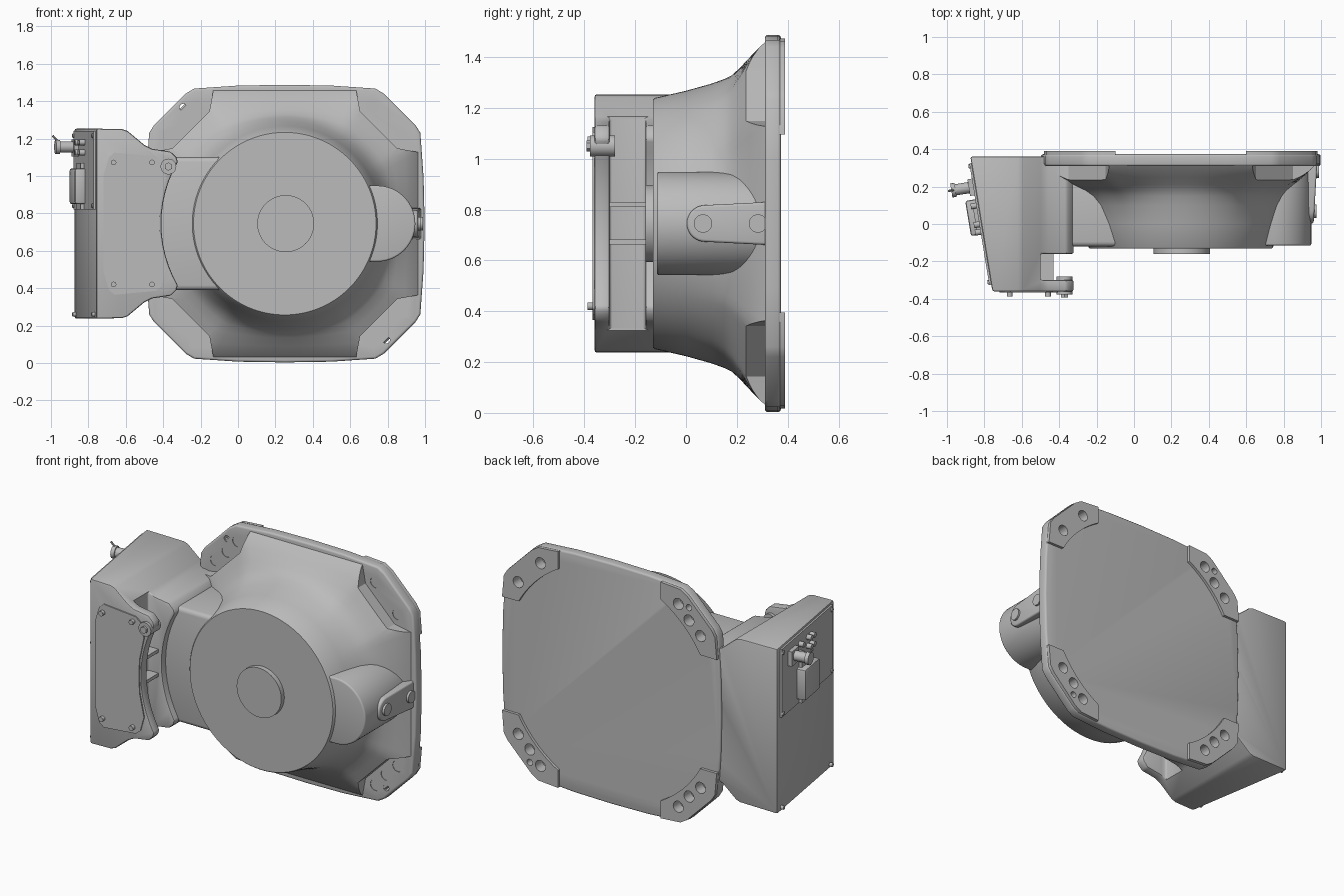
import bpy, bmesh, math
from mathutils import Matrix, Vector

cube = bpy.data.objects.get("Cube")
if cube:
    bpy.data.objects.remove(cube)

grey = bpy.data.materials.new("cast_grey")
grey.use_nodes = True
grey.diffuse_color = (0.5, 0.5, 0.5, 1)
grey.node_tree.nodes["Principled BSDF"].inputs["Base Color"].default_value = (0.5, 0.5, 0.5, 1)

CX, CZ = 0.25, 0.745          # centre of the flange
SIGNS = [(1, 1), (-1, 1), (-1, -1), (1, -1)]


def make(name, bm):
    bmesh.ops.recalc_face_normals(bm, faces=bm.faces)
    mesh = bpy.data.meshes.new(name)
    bm.to_mesh(mesh)
    bm.free()
    mesh.materials.append(grey)
    obj = bpy.data.objects.new(name, mesh)
    bpy.context.collection.objects.link(obj)
    return smooth(obj)


def smooth(obj):
    obj.data.shade_smooth()
    obj.data.set_sharp_from_angle(angle=math.radians(32))
    return obj


def apply(obj):
    bpy.context.view_layer.update()
    graph = bpy.context.evaluated_depsgraph_get()
    mesh = bpy.data.meshes.new_from_object(obj.evaluated_get(graph))
    obj.modifiers.clear()
    obj.data = mesh
    return smooth(obj)


def cut(obj, cutter):
    mod = obj.modifiers.new("cut", 'BOOLEAN')
    mod.operation, mod.solver, mod.object = 'DIFFERENCE', 'EXACT', cutter
    return apply(obj)


def bevel(obj, width, segments=3):
    mod = obj.modifiers.new("round", 'BEVEL')
    mod.width, mod.segments = width, segments
    mod.limit_method, mod.angle_limit = 'ANGLE', math.radians(32)
    return apply(obj)


def loft(bm, rings):
    rows = [[bm.verts.new(p) for p in ring] for ring in rings]
    n = len(rows[0])
    for a, b in zip(rows, rows[1:]):
        for i in range(n):
            bm.faces.new((a[i], a[(i + 1) % n], b[(i + 1) % n], b[i]))
    bm.faces.new(rows[0])
    bm.faces.new(rows[-1])
    return bm


def prism(bm, outline, y0, y1):
    return loft(bm, [[(x, y, z) for x, z in outline] for y in (y0, y1)])


def box(bm, lo, hi, turn=0):
    lo, hi = Vector(lo), Vector(hi)
    m = Matrix.Translation((lo + hi) / 2) @ Matrix.Rotation(turn, 4, 'Z')
    bmesh.ops.create_cube(bm, size=1, matrix=m @ Matrix.Diagonal((*(hi - lo), 1)))
    return bm


def rod(bm, start, end, radius, segs=24):
    start, end = Vector(start), Vector(end)
    d = end - start
    m = Matrix.Translation((start + end) / 2) @ d.to_track_quat('Z', 'Y').to_matrix().to_4x4()
    bmesh.ops.create_cone(bm, cap_ends=True, segments=segs, radius1=radius,
                          radius2=radius, depth=d.length, matrix=m)
    return bm


def arc(cx, cz, r, a0, a1, n):
    return [(cx + r * math.cos(math.radians(a0 + (a1 - a0) * i / n)),
             cz + r * math.sin(math.radians(a0 + (a1 - a0) * i / n))) for i in range(n + 1)]


# Flared body, round at the front and octagonal at the mounting plate
def body_ring(y, r, blend, n=128):
    ring = []
    for i in range(n):
        a = 2 * math.pi * i / n
        c, s = abs(math.cos(a)), abs(math.sin(a))
        shape = min(1 / max(c, s), 1.15 * math.sqrt(2) / (c + s))
        q = r * (1 + blend * (shape - 1))
        ring.append((CX + q * math.cos(a), y, CZ + q * math.sin(a)))
    return ring


rows = [(-0.13, 0.488, 0), (-0.122, 0.494, 0), (0, 0.522, 0), (0.1, 0.55, 0.05),
        (0.15, 0.568, 0.2), (0.18, 0.583, 0.38), (0.21, 0.61, 0.6),
        (0.25, 0.653, 0.85), (0.29, 0.695, 1), (0.322, 0.722, 1)]
body = make("flared_body", loft(bmesh.new(), [body_ring(*r) for r in rows]))

# Corner pockets that clear the mounting bolts
pocket_bm = bmesh.new()
for sx, sz in SIGNS:
    shape = [(0.71, -0.14), (0.71, 0.14), (0.775, 0.235), (1.0, 0.5), (1.0, -0.5), (0.775, -0.235)]
    prism(pocket_bm, [(CX + sx * (d - t) / math.sqrt(2), CZ + sz * (d + t) / math.sqrt(2))
                      for d, t in shape], -0.3, 0.313)
pocket_cutter = make("pocket_cutter", pocket_bm)
cut(body, pocket_cutter)

# Mounting plate with bolt holes
hole_bm = bmesh.new()
for sx, sz in SIGNS:
    holes = [(0.47, 0.625, 0.034), (0.622, 0.468, 0.034)]
    if (sx, sz) != (1, 1):
        holes.append((0.543, 0.543, 0.034))
    if sx * sz < 0:
        holes.append((0.543, 0.622, 0.019))
    for dx, dz, r in holes:
        rod(hole_bm, (CX + sx * dx, 0.2, CZ + sz * dz), (CX + sx * dx, 0.5, CZ + sz * dz), r, 32)
hole_cutter = make("hole_cutter", hole_bm)

quarter = [(0.748, 0), (0.742, 0.25), (0.725, 0.485), (0.7, 0.525), (0.53, 0.695), (0.485, 0.722), (0.25, 0.738)]
outline = []
for k, (sx, sz) in enumerate(SIGNS):
    pts = quarter if k % 2 == 0 else [(0, 0.742)] + quarter[:0:-1]
    outline += [(CX + sx * x, CZ + sz * z) for x, z in pts]
plate = make("mounting_plate", prism(bmesh.new(), outline, 0.31, 0.373))
cut(bevel(plate, 0.012), hole_cutter)

# Raised corner pads on the back
for k, (sx, sz) in enumerate(SIGNS):
    pad = [(0.35, 0.728), (0.485, 0.718), (0.53, 0.69), (0.695, 0.525), (0.72, 0.485), (0.732, 0.35)]
    pad += arc(0, 0, 0.712, 29.5, 60.5, 12)
    obj = make("corner_pad_%d" % (k + 1),
               prism(bmesh.new(), [(CX + sx * x, CZ + sz * z) for x, z in pad], 0.36, 0.39))
    cut(obj, hole_cutter)

for helper in (pocket_cutter, hole_cutter):
    bpy.data.objects.remove(helper)

# Front hub
make("front_hub", rod(bmesh.new(), (0.255, -0.16, CZ), (0.255, -0.1, CZ), 0.152, 64))

# Rounded housing, its rib and two plugs on the left
housing = arc(0.745, CZ, 0.203, -90, 90, 32) + [(0.4, CZ + 0.203), (0.4, CZ - 0.203)]
bevel(make("side_housing", prism(bmesh.new(), housing, -0.115, 0.32)), 0.01)
rib = arc(0.075, CZ, 0.072, 90, 270, 16) + [(0.33, CZ - 0.085), (0.33, CZ + 0.085)]
bm = loft(bmesh.new(), [[(0.8, y, z) for y, z in rib],
                        [(0.96 + 0.06 * y, y, z) for y, z in rib]])
bevel(make("side_rib", bm), 0.01)
bm = bmesh.new()
for y in (0.067, 0.283):
    rod(bm, (0.9, y, CZ), (0.972 + 0.06 * y, y, CZ), 0.036, 32)
make("side_plugs", bm)

# Arm joining the body to the control box
bevel(make("box_arm", box(bmesh.new(), (-0.5, -0.12, 0.39), (0.25, 0.315, 1.1))), 0.025)

# Control box with a slanted outer wall and a slot behind its front flange
upper = [(-0.62, 1.25), (-0.59, 1.24), (-0.5, 1.165), (-0.46, 1.145), (-0.36, 1.13), (-0.33, 1.1)]
lower = [(x, 2 * CZ - z) for x, z in reversed(upper)]
curve = arc(CX, CZ, 0.66, 150, 210, 12)
right = upper + curve + lower
bm = loft(bmesh.new(), [[(x, y, z) for x, z in right + [(left, 0.237), (left, 1.253)]]
                        for y, left in ((-0.36, -0.757), (0.36, -0.875))])
control_box = make("control_box", bm)
slot = make("slot_cutter", box(bmesh.new(), (-0.5, -0.3, -0.2), (0.2, -0.16, 1.7)))
cut(control_box, slot)
bpy.data.objects.remove(slot)
bevel(control_box, 0.01, 2)

# Ribs inside the slot
bm = bmesh.new()
for z in (0.672, 0.82):
    box(bm, (-0.51, -0.305, z - 0.01), (-0.43, -0.155, z + 0.01))
make("slot_ribs", bm)

# Front cover with screws and a lifting boss
cover_top = [(-0.72, 1.0), (-0.69, 1.1), (-0.66, 1.125), (-0.44, 1.105), (-0.41, 1.08), (-0.385, 0.99)]
cover = cover_top + [(-0.415, 0.85), (-0.42, CZ), (-0.415, 0.64)]
cover += [(x, 2 * CZ - z) for x, z in reversed(cover_top)]
make("front_cover", prism(bmesh.new(), cover, -0.367, -0.355))
bm = bmesh.new()
for x in (-0.665, -0.46):
    for z in (0.42, 1.072):
        rod(bm, (x, -0.388, z), (x, -0.35, z), 0.015, 12)
make("cover_screws", bm)
bm = rod(bmesh.new(), (-0.372, -0.378, 1.05), (-0.372, -0.28, 1.05), 0.042)
rod(bm, (-0.372, -0.392, 1.05), (-0.372, -0.37, 1.05), 0.022, 6)
make("flange_boss", bm)

# Fittings on the slanted wall
SLANT = math.atan2(0.118, 0.72)


def wall(y, z, out=0):
    return Vector((-0.816 - 0.164 * y - out, y - 0.164 * out, z))


def wall_box(bm, y, z, width, height, out):
    c = wall(y, z, out / 2)
    half = Vector((out / 2 + 0.005, width / 2, height / 2))
    return box(bm, c - half, c + half, SLANT)


make("connector_panel", wall_box(bmesh.new(), 0.0, 1.03, 0.66, 0.42, 0.006))
bm = bmesh.new()
for y in (-0.31, 0.31):
    for z in (0.26, 0.84, 1.215):
        rod(bm, wall(y, z, -0.01), wall(y, z, 0.018), 0.012, 12)
make("panel_screws", bm)
bevel(make("plug_cover", wall_box(bmesh.new(), 0.04, 0.945, 0.19, 0.19, 0.06)), 0.012, 2)
bm = bmesh.new()
for z in (0.835, 1.055):
    wall_box(bm, 0.04, z, 0.14, 0.03, 0.025)
for y in (-0.04, 0.0, 0.1):
    for z in (1.125, 1.18):
        rod(bm, wall(y, z, -0.01), wall(y, z, 0.04), 0.016, 12)
make("panel_valves", bm)
bm = wall_box(bmesh.new(), 0.2, 1.15, 0.09, 0.09, 0.03)
rod(bm, wall(0.2, 1.155, 0), wall(0.2, 1.155, 0.105), 0.03, 16)
rod(bm, wall(0.2, 1.155, 0.105), wall(0.2, 1.155, 0.128), 0.038, 16)
rod(bm, wall(0.2, 1.18, 0.11), wall(0.2, 1.215, 0.142), 0.006, 8)
make("cable_connector", bm)
